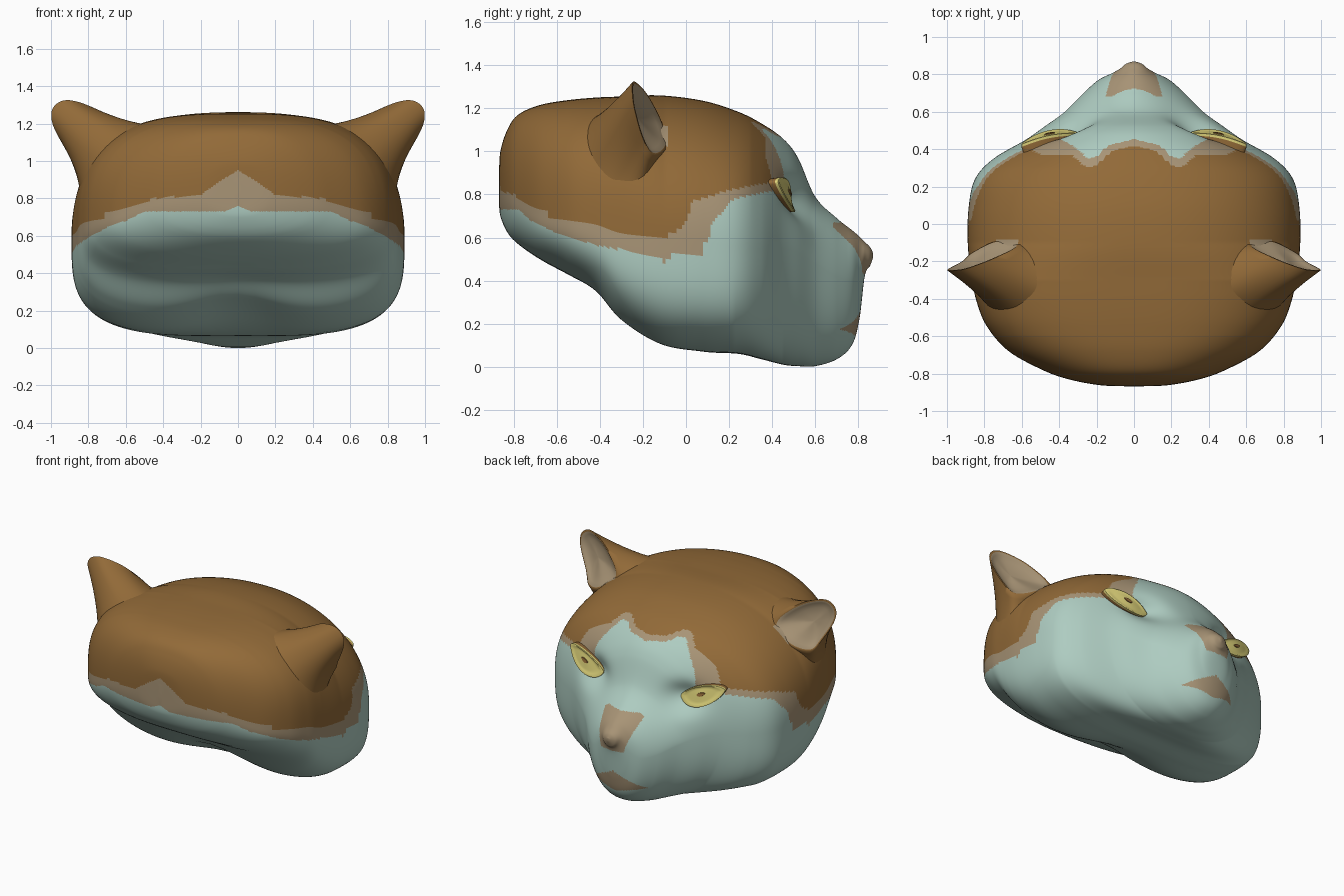
import bpy, bmesh, math
from mathutils import Vector
from mathutils.bvhtree import BVHTree

if "Cube" in bpy.data.objects:
    bpy.data.objects.remove(bpy.data.objects["Cube"])


def material(name, rgb):
    m = bpy.data.materials.new(name)
    lin = [((c / 255 + 0.055) / 1.055) ** 2.4 for c in rgb]
    m.diffuse_color = (*lin, 1)
    m.use_nodes = True
    m.node_tree.nodes["Principled BSDF"].inputs["Base Color"].default_value = m.diffuse_color
    return m


MATS = [material("brown fur", (146, 106, 56)), material("tan skin", (168, 148, 118)),
        material("pale mint fur", (174, 204, 193)), material("yellow eye", (222, 211, 122))]
BROWN, TAN, MINT, YELLOW = range(4)


def lerp_table(table, v):
    """Piecewise linear lookup."""
    if v <= table[0][0]:
        return table[0][1]
    for (a, p), (b, q) in zip(table, table[1:]):
        if v <= b:
            return p + (q - p) * (v - a) / (b - a)
    return table[-1][1]


def smooth_points(pts, steps, closed=False):
    """Catmull-Rom through tuples of any length."""
    n, out = len(pts), []
    for i in range(n if closed else n - 1):
        ids = [i - 1, i, i + 1, i + 2]
        ids = [k % n if closed else min(max(k, 0), n - 1) for k in ids]
        a, b, c, d = (pts[k] for k in ids)
        for s in range(steps):
            t = s / steps
            out.append(tuple(0.5 * (2 * q + (r - p) * t + (2 * p - 5 * q + 4 * r - w) * t * t
                                    + (3 * q - p - 3 * r + w) * t ** 3)
                             for p, q, r, w in zip(a, b, c, d)))
    if not closed:
        out.append(tuple(pts[-1]))
    return out


def loft(name, rings, paint, angle=60):
    """Skin closed rings, cap both ends, colour faces by rule paint(ring_index, centre)."""
    bm = bmesh.new()
    vs = [[bm.verts.new(p) for p in r] for r in rings]
    n = len(rings[0])
    made = []
    for k in range(len(vs) - 1):
        for i in range(n):
            j = (i + 1) % n
            made.append((bm.faces.new((vs[k][i], vs[k][j], vs[k + 1][j], vs[k + 1][i])), k))
    made.append((bm.faces.new(vs[0]), 0))
    made.append((bm.faces.new(vs[-1]), len(vs) - 2))
    for f, k in made:
        f.material_index = paint(k, f.calc_center_median())
    bmesh.ops.recalc_face_normals(bm, faces=bm.faces[:])
    me = bpy.data.meshes.new(name)
    bm.to_mesh(me)
    bm.free()
    for m in MATS:
        me.materials.append(m)
    ob = bpy.data.objects.new(name, me)
    bpy.context.collection.objects.link(ob)
    bpy.ops.object.select_all(action='DESELECT')
    ob.select_set(True)
    bpy.context.view_layer.objects.active = ob
    bpy.ops.object.shade_smooth_by_angle(angle=math.radians(angle))
    return ob


# Head: cross-sections (y, top z, bottom z, half width, z of widest point)
STATIONS = [
    (-.868, .90, .76, .02, .82), (-.862, 1.0, .70, .18, .82), (-.83, 1.10, .625, .35, .80),
    (-.78, 1.17, .57, .49, .76), (-.68, 1.215, .50, .67, .70), (-.55, 1.238, .425, .785, .68),
    (-.42, 1.25, .34, .84, .66), (-.30, 1.255, .20, .865, .62), (-.12, 1.26, .09, .888, .60),
    (.08, 1.235, .065, .885, .58), (.24, 1.185, .06, .85, .56), (.35, 1.13, .035, .75, .55),
    (.45, 1.06, .01, .58, .55), (.52, .97, .003, .48, .53), (.60, .79, .003, .37, .48),
    (.70, .69, .035, .27, .42), (.77, .635, .10, .19, .40), (.805, .605, .22, .12, .44),
    (.83, .58, .42, .075, .51), (.855, .555, .47, .045, .515), (.868, .53, .505, .01, .52)]
UPPER = [(-.8, 2.4), (-.6, 2.8), (-.3, 2.9), (-.1, 2.35), (.3, 2.2), (.47, 1.9), (.6, 1.7),
         (.75, 1.8), (.85, 2)]
LOWER = [(-.8, 2.4), (-.6, 2.8), (-.25, 3.5), (-.05, 3.6), (.22, 3.6), (.45, 2.4), (.7, 2.2), (.85, 2)]


def head_ring(st, n=256):
    y, top, bot, w, zc = st
    ring = []
    for i in range(n):
        a = 2 * math.pi * i / n
        c, s = math.cos(a), math.sin(a)
        e = 2 / lerp_table(UPPER if s > 0 else LOWER, y)
        x = w * math.copysign(abs(c) ** e, c)
        z = zc + (top - zc if s > 0 else zc - bot) * math.copysign(abs(s) ** e, s)
        yy = y
        if s < 0:  # hollow throat between the jaws
            z += .08 * math.exp(-(x / .28) ** 2 - ((y + .22) / .2) ** 2)
        if y > .3:  # eye sockets
            yy -= .08 * math.exp(-((abs(x) - .34) / .12) ** 2 - ((z - .77) / .09) ** 2)
        ring.append((x, yy, z))
    return ring


# Coat borders: side by y, back by |x|, forehead by |x|
SIDE_B = [(-.76, .76), (-.6, .69), (-.4, .64), (-.13, .59), (-.05, .62), (0, .68), (.03, .77),
          (.2, .82), (.35, .85), (.45, .86)]
SIDE_T = [(-.76, .70), (-.6, .62), (-.4, .56), (-.2, .53), (-.1, .49), (-.04, .53), (.1, .55),
          (.12, .66), (.15, .70), (.22, .78), (.42, .82)]
BACK_B = [(0, .95), (.1, .89), (.2, .82), (.45, .80), (.6, .74), (.75, .69)]
BACK_T = [(0, .76), (.07, .73), (.5, .73), (.6, .68), (.75, .63)]
BROW_B = [(0, .42), (.12, .39), (.17, .34), (.22, .30), (.27, .31), (.33, .37), (.5, .37), (.6, .42)]
BROW_T = [(0, .455), (.14, .42), (.19, .365), (.25, .35), (.3, .40), (.4, .46), (.5, .44), (.6, .45)]


def head_paint(k, c):
    x, y, z = abs(c.x), c.y, c.z
    if .43 < z < .67 and x < .15 - .3 * (.64 - z) and y > .66 + (.62 - z) / 1.9 and y > .68:
        return TAN  # nose
    if y > .7 and .13 + .22 * x < z < .28 - .5 * x:
        return TAN  # mouth
    if .62 < x < .85 and -.22 < y < -.085 and z > 1.02:
        return TAN  # skin in front of the ears
    hb, ht = (lerp_table(BACK_B, x), lerp_table(BACK_T, x)) if y < -.68 else \
             (lerp_table(SIDE_B, y), lerp_table(SIDE_T, y))
    if z > hb and y < lerp_table(BROW_B, x):
        return BROWN
    if z > ht and y < lerp_table(BROW_T, x):
        return TAN
    return MINT


head = loft("head", [head_ring(s) for s in smooth_points(STATIONS, 16)], head_paint)
tree = BVHTree.FromPolygons([v.co for v in head.data.vertices],
                            [p.vertices for p in head.data.polygons])

# Ears: rim loop and the matching loop where the ear sinks into the head
RIM = [(.61, -.11, 1.13), (.74, -.18, 1.265), (.90, -.24, 1.325), (.985, -.25, 1.29),
       (.992, -.24, 1.20), (.92, -.20, 1.06), (.86, -.15, .98), (.73, -.09, 1.02)]
BASE = [(.42, -.15, 1.15), (.43, -.36, 1.19), (.55, -.48, 1.12), (.68, -.50, 1.02),
        (.77, -.46, .90), (.83, -.36, .80), (.82, -.20, .80), (.60, -.14, .95)]
ROOT = Vector((.70, -.24, 1.04))


def ear(name, side):
    rim = [Vector(p) for p in smooth_points(RIM, 6, True)]
    base = [Vector(p) for p in smooth_points(BASE, 6, True)]
    mid = sum(rim, Vector()) / len(rim)
    rings = []
    for k in range(9):  # outer shell, flaring into the head
        t = 1 - k / 8
        rings.append([r * (1 - t) ** 2 + (r * .35 + b * .65).lerp(ROOT, .12) * 2 * t * (1 - t) + b * t * t
                      for r, b in zip(rim, base)])
    for s, back in ((.93, 0), (.82, .015), (.6, .03), (.3, .04), (.05, .042)):  # inner cup
        rings.append([mid + (r - mid) * s - Vector((0, back, 0)) for r in rim])
    rings = [[(p.x * side, p.y, p.z) for p in r] for r in rings]
    loft(name, rings, lambda k, c: TAN if k >= 9 else BROWN, 70)


# Eyes: slanted almond dishes set in the face, with a brown lid edge and pupil
def eye(name, side):
    def point(r, a, lift):
        s = math.sin(a)
        u, v = .15 * r * math.cos(a), .078 * r * math.copysign(abs(s) ** 1.3, s)
        v *= 1.1 if v < 0 else .7
        x, z = .452 + u, .812 + v + .3 * u
        hit = tree.ray_cast(Vector((x, 2, z)), Vector((0, -1, 0)))[0]
        y = max(hit.y + .004 if hit else 0, .478 - .2 * u - .2 * v - 1.2 * u * u)
        return (x * side, y + lift, z)
    spec = [(.92, -.05), (1.0, -.008), (1.0, .006), (.92, .008), (.8, .002), (.6, .001),
            (.3, .003), (.03, .004)]
    rings = [[point(r, 2 * math.pi * i / 40, d) for i in range(40)] for r, d in spec]
    loft(name, rings, lambda k, c: BROWN if k == 0 else YELLOW, 50)
    pupil = [[point(r, 2 * math.pi * i / 16, d) for i in range(16)] for r, d in ((.19, .002), (.18, .009))]
    loft("pupil_" + name, pupil, lambda k, c: BROWN)


for label, side in (("right", 1), ("left", -1)):
    ear(label + "_ear", side)
    eye(label + "_eye", side)
